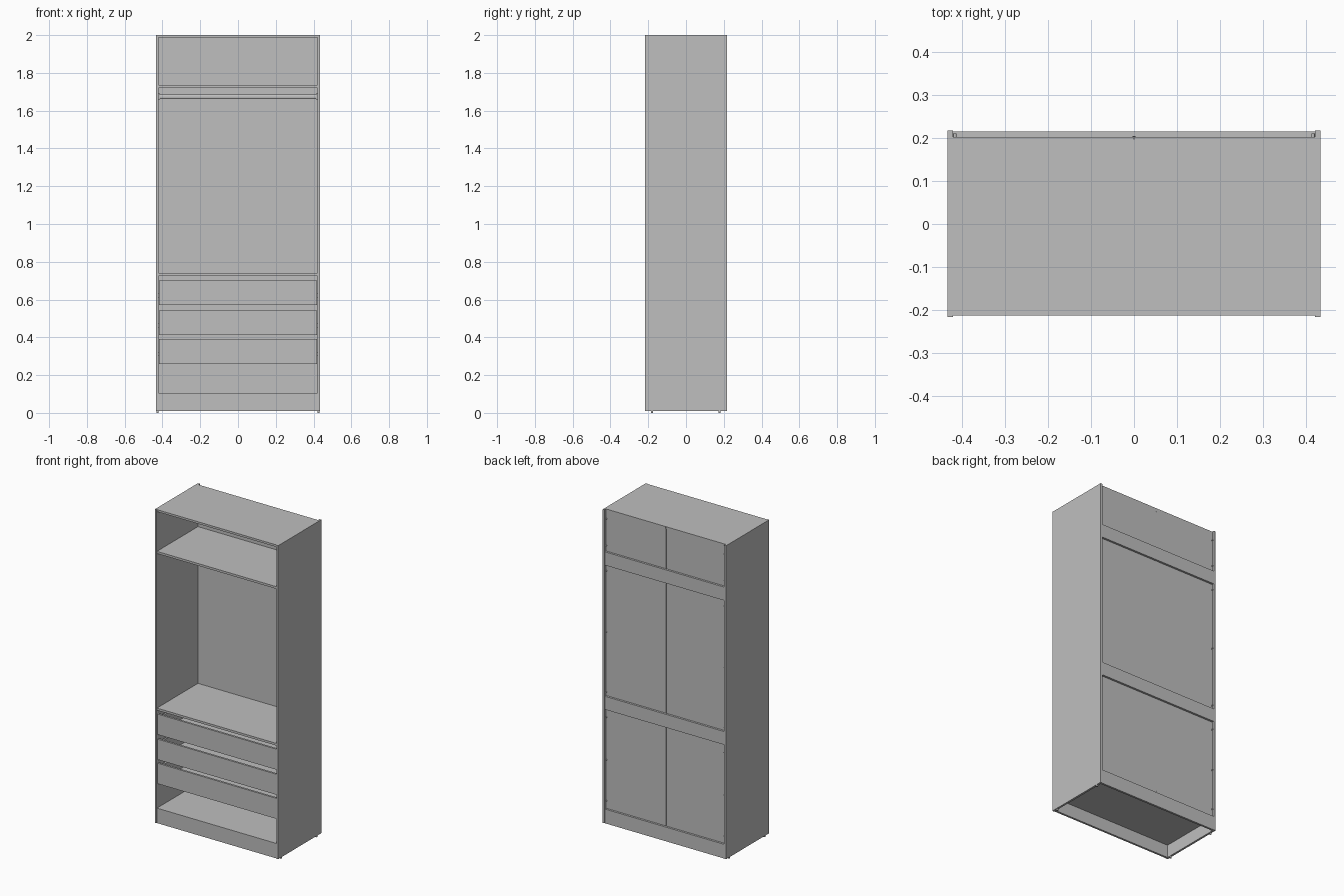
import bpy, bmesh, math
from mathutils import Matrix

if "Cube" in bpy.data.objects:
    bpy.data.objects.remove(bpy.data.objects["Cube"])

grey = bpy.data.materials.new("plain_grey")
grey.diffuse_color = (0.52, 0.52, 0.52, 1)
grey.use_nodes = True
grey.node_tree.nodes["Principled BSDF"].inputs["Base Color"].default_value = grey.diffuse_color


def finish(name, bm):
    mesh = bpy.data.meshes.new(name)
    bm.to_mesh(mesh)
    bm.free()
    mesh.materials.append(grey)
    ob = bpy.data.objects.new(name, mesh)
    bpy.context.collection.objects.link(ob)
    return ob


def add_box(bm, x, y, z):
    """Box given by its (min, max) range on each axis."""
    size = [b - a for a, b in (x, y, z)]
    mid = [(a + b) / 2 for a, b in (x, y, z)]
    bmesh.ops.create_cube(bm, size=1, matrix=Matrix.Translation(mid) @ Matrix.Diagonal((*size, 1)))


def box(name, x, y, z):
    bm = bmesh.new()
    add_box(bm, x, y, z)
    return finish(name, bm)


def cylinder(name, centre, radius, length, axis="Z", stretch=1.0, sides=16):
    turn = {"X": Matrix.Rotation(math.pi / 2, 4, "Y"),
            "Y": Matrix.Rotation(math.pi / 2, 4, "X"),
            "Z": Matrix.Identity(4)}[axis]
    bm = bmesh.new()
    bmesh.ops.create_cone(bm, cap_ends=True, segments=sides, radius1=radius, radius2=radius, depth=length,
                          matrix=Matrix.Translation(centre) @ Matrix.Diagonal((1, 1, stretch, 1)) @ turn)
    for f in bm.faces:
        f.smooth = len(f.verts) == 4
    for e in bm.edges:
        e.smooth = all(f.smooth for f in e.link_faces)
    return finish(name, bm)


W, IN = 0.433, 0.420          # outer and inner half width
FRONT, BACK = -0.213, 0.202   # front edge of shelves, rear face of the back panel
inner = (-IN, IN)

# Side panels with floor glides
for s, side in ((-1, "left"), (1, "right")):
    box(side + "_side", sorted((s * IN, s * W)), (-0.216, 0.217), (0.01, 2.0))
    for y in (-0.18, 0.177):
        cylinder(side + "_glide", (s * 0.4265, y, 0.006), 0.006, 0.012)

# Top, shelves and base
for name, z0, z1 in (("top_panel", 1.987, 2.0), ("upper_shelf", 1.721, 1.735),
                     ("middle_shelf", 0.726, 0.740), ("bottom_shelf", 0.091, 0.105)):
    box(name, inner, (FRONT, BACK - 0.004), (z0, z1))
box("front_plinth", inner, (FRONT, FRONT + 0.013), (0.01, 0.091))

# Rear rails stand proud of the back panels
for name, z0, z1 in (("upper_rear_rail", 1.648, 1.733), ("middle_rear_rail", 0.732, 0.816),
                     ("rear_plinth", 0.01, 0.100)):
    box(name, inner, (BACK, 0.215), (z0, z1))

# Back panel in two halves with a joining strip
for s, side in ((-1, "left"), (1, "right")):
    box(side + "_back_panel", sorted((s * 0.001, s * IN)), (BACK - 0.004, BACK), (0.09, 2.0))
box("back_joining_strip", (-0.003, 0.003), (BACK - 0.005, BACK + 0.001), (0.105, 1.987))

# Clips holding the back panel
for s in (-1, 1):
    for z in (1.94, 1.77, 1.61, 1.22, 0.84, 0.68, 0.41, 0.15):
        cylinder("back_clip", (s * 0.416, BACK + 0.004, z), 0.004, 0.009, "Y", sides=12)
for z in (1.975, 0.115):
    cylinder("back_screw", (0, BACK + 0.001, z), 0.004, 0.003, "Y", sides=12)

# Oval clothes rail and its end brackets
cylinder("clothes_rail", (0, 0, 1.673), 0.006, 2 * IN, "X", stretch=2.0)
for s in (-1, 1):
    box("rail_bracket", sorted((s * 0.414, s * IN)), (-0.009, 0.009), (1.658, 1.69))

# Drawers: front, open box and runners
for i, z in enumerate((0.26, 0.413, 0.572), 1):
    box(f"drawer_{i}_front", (-0.418, 0.418), (-0.211, -0.198), (z, z + 0.130))
    bm = bmesh.new()
    for s in (-1, 1):
        add_box(bm, sorted((s * 0.398, s * 0.410)), (-0.198, 0.17), (z + 0.012, z + 0.115))
    add_box(bm, (-0.398, 0.398), (0.158, 0.17), (z + 0.012, z + 0.115))
    add_box(bm, (-0.398, 0.398), (-0.198, 0.158), (z + 0.018, z + 0.022))
    finish(f"drawer_{i}_box", bm)
    for s in (-1, 1):
        box(f"drawer_{i}_runner", sorted((s * 0.410, s * IN)), (-0.195, 0.17), (z + 0.04, z + 0.06))
